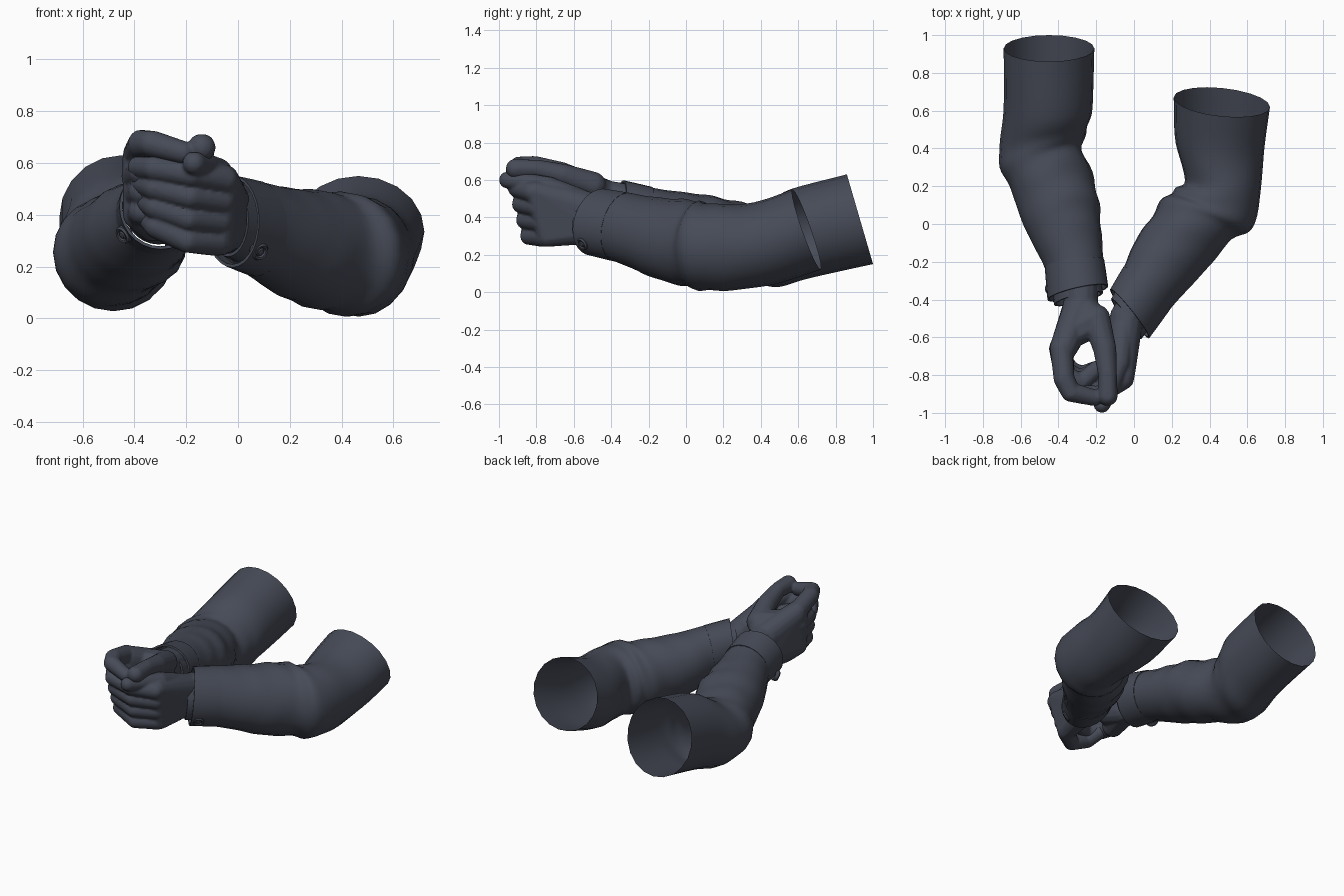
import bpy, bmesh, math
from mathutils import Vector

if "Cube" in bpy.data.objects:
    bpy.data.objects.remove(bpy.data.objects["Cube"])

cloth = bpy.data.materials.new("dark slate")
cloth.diffuse_color = (0.062, 0.070, 0.095, 1)
cloth.use_nodes = True
cloth.node_tree.nodes["Principled BSDF"].inputs["Base Color"].default_value = cloth.diffuse_color


def finish(name, bm, angle=50):
    bmesh.ops.recalc_face_normals(bm, faces=bm.faces)
    me = bpy.data.meshes.new(name)
    bm.to_mesh(me)
    bm.free()
    me.materials.append(cloth)
    ob = bpy.data.objects.new(name, me)
    bpy.context.collection.objects.link(ob)
    bpy.ops.object.select_all(action='DESELECT')
    bpy.context.view_layer.objects.active = ob
    ob.select_set(True)
    bpy.ops.object.shade_smooth_by_angle(angle=math.radians(angle))
    return ob


def smooth_rows(rows, n):
    """Catmull-Rom interpolation between cross-section rows."""
    out = []
    for i in range(len(rows) - 1):
        a, b, c, d = (rows[max(i - 1, 0)], rows[i], rows[i + 1], rows[min(i + 2, len(rows) - 1)])
        for k in range(n):
            t = k / n
            out.append([0.5 * (2 * q + (r - p) * t + (2 * p - 5 * q + 4 * r - s) * t * t
                               + (3 * q - p - 3 * r + s) * t ** 3)
                        for p, q, r, s in zip(a, b, c, d)])
    return out + [list(rows[-1])]


def ring(row, scale, seg, wave=None):
    # row: left x, left y, right x, right y, bottom z, top z, y shift of the top
    lx, ly, rx, ry, zb, zt, tilt = row
    c = Vector(((lx + rx) / 2, (ly + ry) / 2, (zb + zt) / 2))
    u = Vector(((rx - lx) / 2, (ry - ly) / 2, 0))
    v = Vector((0, tilt, (zt - zb) / 2))
    pts = []
    for k in range(seg):
        a = 2 * math.pi * k / seg
        s = scale * (1 + (wave(a) if wave else 0))
        pts.append(c + u * math.cos(a) * s + v * math.sin(a) * s)
    return pts


def loft(name, rings, angle=50):
    bm = bmesh.new()
    vs = [[bm.verts.new(p) for p in r] for r in rings]
    n = len(vs[0])
    for a, b in zip(vs, vs[1:]):
        for k in range(n):
            bm.faces.new((a[k], a[(k + 1) % n], b[(k + 1) % n], b[k]))
    return finish(name, bm, angle)


def lerp(a, b, t):
    return [p + (q - p) * t for p, q in zip(a, b)]


def arm(side, rows, cuff_start, cuff_end, inner_sign):
    # sleeve with slanting cloth folds gathered around the elbow
    dense = smooth_rows(rows, 5)
    rings = []
    for i, r in enumerate(dense):
        t = i / (len(dense) - 1)
        amp = 0.032 * math.exp(-((t - 0.45) / 0.17) ** 2) + 0.012 * math.sin(math.pi * t)

        def wave(a, t=t, amp=amp):
            inside = 0.6 + 0.4 * inner_sign * math.cos(a)
            return amp * inside * math.sin(t * 42 + 3.2 * math.sin(a + 0.6) + math.sin(2 * a))
        rings.append(ring(r, 1, 20, wave))
    loft(side + "_sleeve", rings)
    # thick turned cuff
    prof = [(0, .98), (0, 1.015), (.5, 1.02), (1, 1.02), (1, .95), (.6, .9)]
    loft(side + "_cuff", [ring(lerp(cuff_start, cuff_end, t), s, 28) for t, s in prof], 35)
    # shirt cuff peeking out
    prof = [(.5, .84), (1.2, .82), (1.2, .75), (.5, .72)]
    loft(side + "_shirt_cuff", [ring(lerp(cuff_start, cuff_end, t), s, 28) for t, s in prof], 35)


right_rows = [
    (-.69, .93, -.21, .93, .15, .63, -.07),
    (-.69, .62, -.22, .62, .08, .55, -.06),
    (-.71, .43, -.25, .50, .03, .48, -.03),
    (-.71, .30, -.27, .39, .05, .47, 0),
    (-.65, .18, -.20, .20, .10, .50, .02),
    (-.60, .03, -.18, .05, .15, .525, .03),
    (-.54, -.10, -.17, -.08, .20, .54, .03),
    (-.47, -.24, -.16, -.20, .25, .56, .03),
    (-.455, -.37, -.145, -.32, .27, .59, .03),
]
left_rows = [
    (.21, .67, .72, .62, .12, .55, -.075),
    (.22, .43, .69, .40, .04, .48, -.05),
    (.27, .25, .67, .17, .01, .47, -.02),
    (.23, .19, .63, -.02, .01, .48, 0),
    (.16, .14, .52, -.08, .03, .49, .02),
    (.08, .02, .41, -.21, .06, .50, .03),
    (.00, -.10, .31, -.32, .11, .51, .03),
    (-.05, -.22, .20, -.44, .16, .53, .03),
    (-.12, -.34, .09, -.58, .20, .55, .03),
]
arm("right", right_rows, (-.47, -.23, -.16, -.19, .25, .56, .03),
    (-.455, -.40, -.14, -.33, .27, .595, .03), 1)
arm("left", left_rows, (-.055, -.23, .19, -.45, .165, .53, .03),
    (-.125, -.35, .08, -.60, .20, .55, .03), -1)


# cuff buttons with raised rim
def button(name, pos, normal):
    bm = bmesh.new()
    rot = Vector(normal).to_track_quat('Z', 'Y')
    prof = [(.036, -.015), (.036, .008), (.030, .016), (.022, .014), (.018, .006), (.012, .014), (0.001, .016)]
    vs = [[bm.verts.new(Vector(pos) + rot @ Vector((r * math.cos(k * math.pi / 8), r * math.sin(k * math.pi / 8), z)))
           for k in range(16)] for r, z in prof]
    for a, b in zip(vs, vs[1:]):
        for k in range(16):
            bm.faces.new((a[k], a[(k + 1) % 16], b[(k + 1) % 16], b[k]))
    finish(name, bm, 35)


button("right_cuff_button", (-.44, -.35, .325), (-.7, -.55, -.45))
button("left_cuff_button", (.082, -.55, .26), (.55, -.7, -.45))


# hands: hulls of balls fused into one smooth skin
def hull(bm, balls):
    tmp = bmesh.new()
    for x, y, z, r in balls:
        for i in range(1, 8):
            th = math.pi * i / 8
            for k in range(14):
                ph = 2 * math.pi * (k + .5 * (i % 2)) / 14
                tmp.verts.new((x + r * math.sin(th) * math.cos(ph),
                               y + r * math.sin(th) * math.sin(ph), z + r * math.cos(th)))
    res = bmesh.ops.convex_hull(tmp, input=tmp.verts[:])
    dead = {g for g in res["geom_interior"] + res["geom_unused"] if isinstance(g, bmesh.types.BMVert)}
    bmesh.ops.delete(tmp, geom=list(dead), context='VERTS')
    bmesh.ops.recalc_face_normals(tmp, faces=tmp.faces)
    me = bpy.data.meshes.new("hull_part")
    tmp.to_mesh(me)
    tmp.free()
    bm.from_mesh(me)
    bpy.data.meshes.remove(me)


def hand(name, palm, digits):
    bm = bmesh.new()
    for part in palm:
        hull(bm, part)
    for d in digits:
        for a, b in zip(d, d[1:]):
            hull(bm, (a, b))
    ob = finish(name, bm, 180)
    m = ob.modifiers.new("fuse", 'REMESH')
    m.mode = 'VOXEL'
    m.voxel_size = 0.008
    m.use_smooth_shade = True
    s = ob.modifiers.new("soften", 'SMOOTH')
    s.factor = 0.5
    s.iterations = 2


# right hand: fist round an empty grip, index and thumb on top
digits = [
    [(-.385, -.66, .635, .06), (-.37, -.82, .675, .056), (-.335, -.89, .675, .052), (-.21, -.92, .64, .044)],
    [(-.20, -.50, .57, .075), (-.155, -.66, .625, .062), (-.14, -.80, .66, .05), (-.14, -.91, .66, .054)],
]
for i in range(3):
    z = .55 - .075 * i
    digits.append([(-.385, -.66 + .01 * i, z, .066 - .006 * i), (-.37, -.80 + .02 * i, z + .015, .054),
                   (-.28, -.84 + .02 * i, z, .048), (-.20, -.77, z - .01, .046)])
wrist = [(-.28, -.43, .51, .09), (-.29, -.43, .38, .085)]
hand("right_hand",
     [[(-.28, -.26, .48, .09), (-.29, -.26, .39, .09)] + wrist,
      wrist + [(-.375, -.66, .62, .072), (-.385, -.66, .40, .06), (-.33, -.60, .36, .065)],
      [(-.29, -.42, .50, .085), (-.21, -.52, .57, .08), (-.33, -.58, .57, .08)],
      [(-.28, -.43, .38, .085), (-.24, -.54, .40, .075), (-.33, -.58, .40, .07), (-.21, -.52, .55, .075)]],
     digits)

# left hand: four fingers wrapped over the front of the fist
digits = [[(-.06, -.56, .48, .07), (-.08, -.74, .56, .06), (-.13, -.87, .59, .049), (-.17, -.955, .60, .045)]]
for i in range(4):
    y = .022 * i
    digits.append([(-.055 - .01 * i, -.82 + y, .535 - .08 * i, .056),
                   (-.18 - .005 * i, -.905 + y, .555 - .085 * i, .048),
                   (-.325 + .004 * i, -.895 + y, .58 - .075 * i, .048),
                   (-.385 + .012 * i, -.81 + y, .585 - .065 * i, .042)])
wrist = [(-.04, -.50, .44, .09), (-.04, -.50, .34, .085)]
hand("left_hand",
     [[(.05, -.35, .42, .09), (.05, -.35, .33, .09)] + wrist,
      wrist + [(-.055, -.80, .535, .06), (-.075, -.74, .30, .06),
               (-.055, -.64, .50, .07), (-.055, -.62, .32, .07)],
      [(-.05, -.52, .45, .08), (-.05, -.55, .34, .07), (-.11, -.62, .36, .07), (-.10, -.70, .46, .06)]],
     digits)
